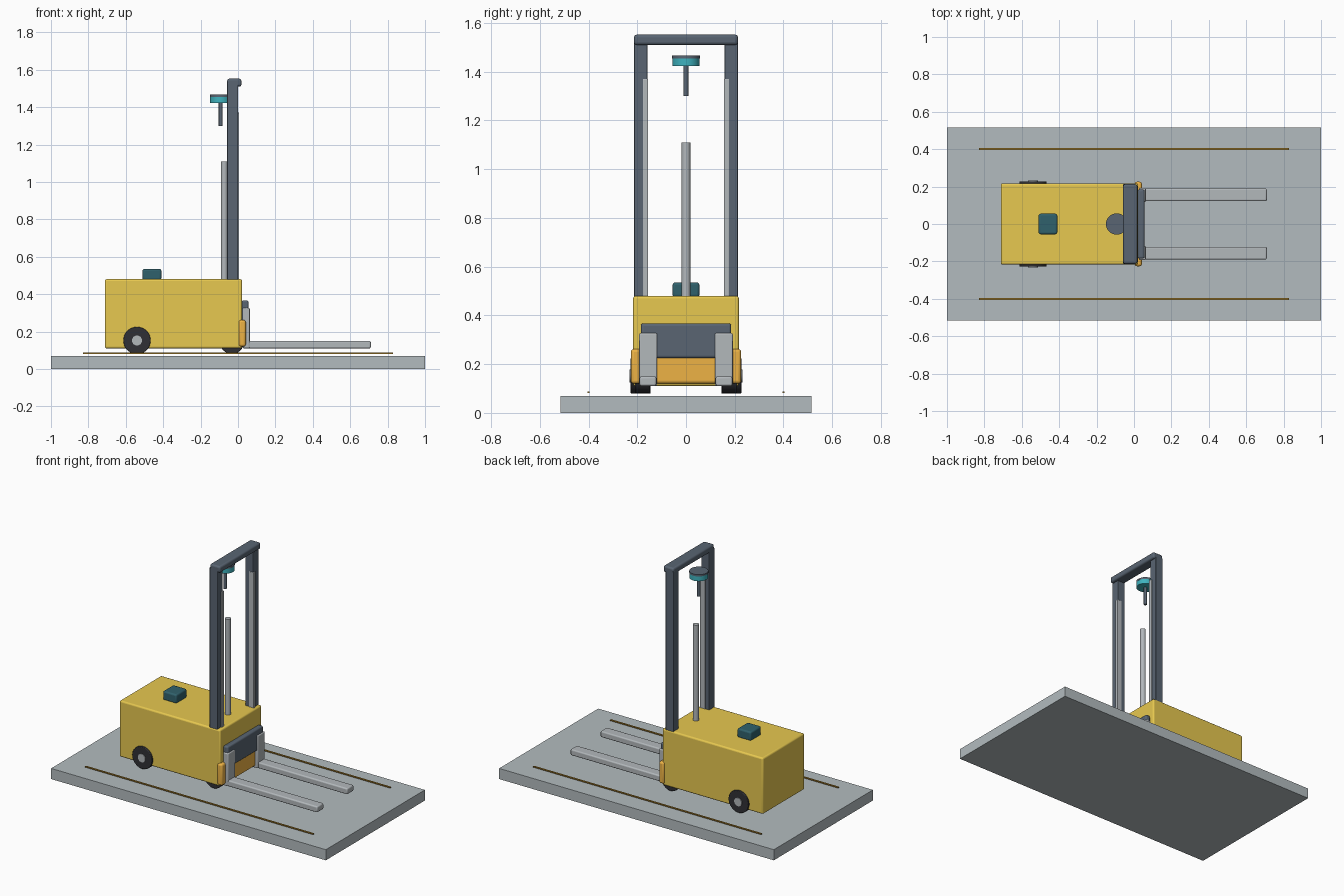
import bpy, math

if "Cube" in bpy.data.objects:
    bpy.data.objects.remove(bpy.data.objects["Cube"])


def mat(name, r, g, b):
    m = bpy.data.materials.new(name)
    m.diffuse_color = (r, g, b, 1)
    m.use_nodes = True
    m.node_tree.nodes["Principled BSDF"].inputs["Base Color"].default_value = m.diffuse_color
    return m


YELLOW = mat("yellow_paint", 0.80, 0.58, 0.08)
ORANGE = mat("orange_rubber", 0.85, 0.45, 0.06)
SLATE = mat("slate_steel", 0.10, 0.13, 0.17)
BLACK = mat("tyre_rubber", 0.03, 0.03, 0.035)
STEEL = mat("light_steel", 0.45, 0.48, 0.50)
FLOOR = mat("floor_grey", 0.45, 0.50, 0.52)
TEAL = mat("dark_teal", 0.03, 0.12, 0.15)
CYAN = mat("sensor_cyan", 0.05, 0.45, 0.52)
BROWN = mat("guide_line", 0.45, 0.25, 0.03)


def finish(o, name, m, bevel):
    o.name = name
    o.data.materials.append(m)
    if bevel:
        b = o.modifiers.new("bevel", 'BEVEL')
        b.width, b.segments, b.limit_method = bevel, 3, 'ANGLE'
    bpy.ops.object.shade_smooth_by_angle(angle=math.radians(35))
    return o


def box(name, x, y, z, m, bevel=0.0):
    """Box from (min, max) ranges on each axis."""
    c = [(r[0] + r[1]) / 2 for r in (x, y, z)]
    bpy.ops.mesh.primitive_cube_add(size=1, location=c)
    o = bpy.context.object
    o.scale = [r[1] - r[0] for r in (x, y, z)]
    bpy.ops.object.transform_apply(location=False, rotation=False, scale=True)
    return finish(o, name, m, bevel)


def cyl(name, loc, r, h, m, axis='Z', bevel=0.0):
    rot = (math.pi / 2, 0, 0) if axis == 'Y' else (0, 0, 0)
    bpy.ops.mesh.primitive_cylinder_add(vertices=40, radius=r, depth=h, location=loc, rotation=rot)
    return finish(bpy.context.object, name, m, bevel)


# floor slab, vehicle body and control box
box("floor_slab", (-1, 1), (-0.515, 0.515), (0, 0.07), FLOOR)
box("body", (-0.712, 0.022), (-0.217, 0.217), (0.11, 0.48), YELLOW, 0.01)
box("control_box", (-0.51, -0.41), (-0.055, 0.055), (0.475, 0.535), TEAL, 0.01)
box("front_bumper", (0.004, 0.042), (-0.226, 0.226), (0.12, 0.262), ORANGE, 0.012)

# mast crossbeam and fork carriage
box("mast_crossbeam", (-0.058, 0.018), (-0.213, 0.213), (1.51, 1.552), SLATE, 0.011)
box("carriage_plate", (0.02, 0.056), (-0.185, 0.185), (0.225, 0.367), SLATE, 0.01)


def span(s, a, b):
    return tuple(sorted((s * a, s * b)))


# parts repeated on both sides
for s, side in ((-1, "right"), (1, "left")):
    box("guide_line_" + side, (-0.83, 0.83), span(s, 0.396, 0.405), (0.081, 0.088), BROWN)
    box("mast_post_" + side, (-0.058, 0.0), span(s, 0.158, 0.213), (0.45, 1.53), SLATE, 0.003)
    box("inner_rail_" + side, (-0.03, 0.006), span(s, 0.155, 0.177), (0.45, 1.37), STEEL, 0.002)
    box("fork_upright_" + side, (0.026, 0.063), span(s, 0.118, 0.192), (0.11, 0.327), STEEL, 0.006)
    box("fork_blade_" + side, (0.026, 0.71), span(s, 0.122, 0.190), (0.11, 0.15), STEEL, 0.008)
    cyl("drive_wheel_" + side, (-0.54, s * 0.186, 0.152), 0.073, 0.082, BLACK, 'Y', 0.004)
    cyl("wheel_hub_" + side, (-0.54, s * 0.205, 0.152), 0.027, 0.054, STEEL, 'Y')
    cyl("caster_wheel_" + side, (-0.033, s * 0.18, 0.147), 0.066, 0.06, BLACK, 'Y', 0.004)

# lift cylinder and mast-top scanner
cyl("lift_cylinder", (-0.073, 0, 0.78), 0.018, 0.66, STEEL)
cyl("scanner_stem", (-0.093, 0, 1.365), 0.01, 0.13, SLATE)
cyl("scanner_ring", (-0.093, 0, 1.44), 0.056, 0.034, CYAN)
cyl("scanner_cap", (-0.093, 0, 1.461), 0.057, 0.012, SLATE)
